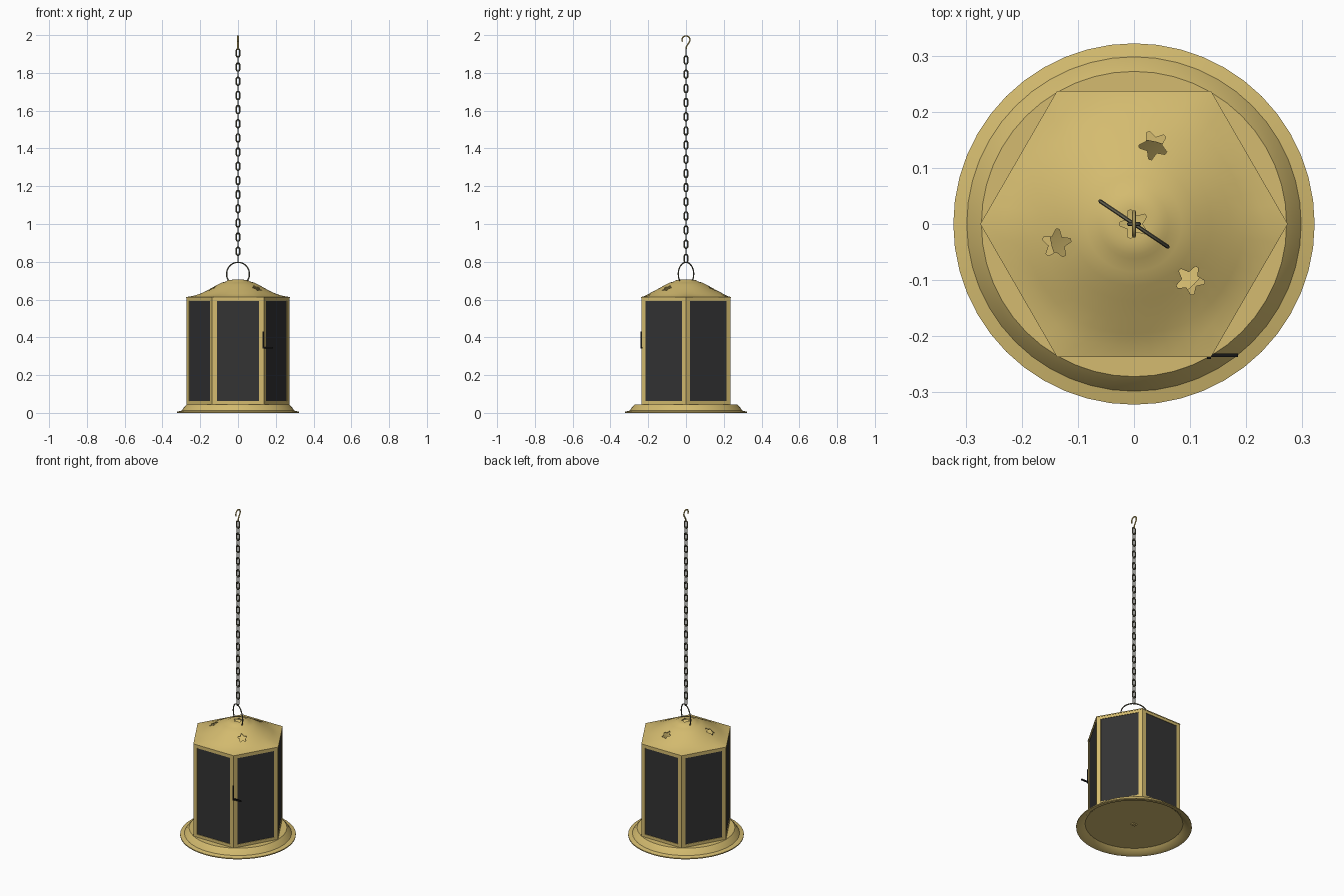
import bpy, bmesh
from math import sin, cos, pi, radians, atan2
from mathutils import Matrix, Vector

if "Cube" in bpy.data.objects:
    bpy.data.objects.remove(bpy.data.objects["Cube"])


def material(name, rgb):
    m = bpy.data.materials.new(name)
    m.use_nodes = True
    m.diffuse_color = (*rgb, 1)
    node = next(n for n in m.node_tree.nodes if n.type == "BSDF_PRINCIPLED")
    node.inputs["Base Color"].default_value = (*rgb, 1)
    return m


gold = material("warm gold", (0.66, 0.50, 0.16))
smoke = material("smoked glass", (0.033, 0.033, 0.034))
iron = material("aged iron", (0.13, 0.125, 0.085))
black = material("black", (0.008, 0.008, 0.008))


def select(ob):
    bpy.ops.object.select_all(action="DESELECT")
    ob.select_set(True)
    bpy.context.view_layer.objects.active = ob


def finish(bm, name, mat, smooth=None):
    bmesh.ops.recalc_face_normals(bm, faces=bm.faces)
    me = bpy.data.meshes.new(name)
    bm.to_mesh(me)
    bm.free()
    ob = bpy.data.objects.new(name, me)
    bpy.context.collection.objects.link(ob)
    me.materials.append(mat)
    if smooth:
        select(ob)
        bpy.ops.object.shade_smooth_by_angle(angle=radians(smooth))
    return ob


def box(bm, center, size, turn=0):
    m = Matrix.Rotation(turn, 4, "Z") @ Matrix.Translation(center) @ Matrix.Diagonal((*size, 1))
    bmesh.ops.create_cube(bm, size=1, matrix=m)


def lathe(name, profile, mat, smooth=35, steps=48):
    bm = bmesh.new()
    vs = [bm.verts.new((r, 0, z)) for r, z in profile]
    es = [bm.edges.new(p) for p in zip(vs, vs[1:])]
    bmesh.ops.spin(bm, geom=vs + es, axis=(0, 0, 1), cent=(0, 0, 0), angle=2 * pi, steps=steps)
    bmesh.ops.remove_doubles(bm, verts=bm.verts, dist=1e-5)
    return finish(bm, name, mat, smooth)


def wire(name, paths, radius, mat, cyclic=False):
    cu = bpy.data.curves.new(name, "CURVE")
    cu.dimensions = "3D"
    cu.bevel_depth = radius
    cu.bevel_resolution = 1
    cu.use_fill_caps = True
    for path in paths:
        sp = cu.splines.new("POLY")
        sp.points.add(len(path) - 1)
        for p, co in zip(sp.points, path):
            p.co = (*co, 1)
        sp.use_cyclic_u = cyclic
    ob = bpy.data.objects.new(name, cu)
    bpy.context.collection.objects.link(ob)
    cu.materials.append(mat)
    select(ob)
    bpy.ops.object.convert(target="MESH")
    bpy.ops.object.shade_smooth_by_angle(angle=radians(50))
    return ob


# Flared tray with a hollow underside
lathe("base_tray", [(0, .045), (.272, .045), (.284, .032), (.298, .012), (.322, .006), (.322, 0),
                    (.296, .004), (.272, .024), (0, .024)], gold)
bm = bmesh.new()
box(bm, (0, 0, .021), (.026, .02, .008))
finish(bm, "base_bolt", gold)

# Six framed side panels
R, APOTHEM, BOTTOM, TOP = .272, .2355, .045, .61
frames, panes = bmesh.new(), bmesh.new()
for k in range(6):
    turn = radians(30 + 60 * k)
    mid, tall = (BOTTOM + TOP) / 2, TOP - BOTTOM
    for s in (-1, 1):
        box(frames, (APOTHEM - .006, s * .1235, mid), (.012, .023, tall), turn)
        box(frames, (APOTHEM - .006, 0, mid + s * (tall / 2 - .009)), (.012, .26, .018), turn)
    box(panes, (APOTHEM - .006, 0, mid), (.006, .23, tall - .03), turn)
finish(frames, "side_frames", gold)
finish(panes, "side_panes", smoke)

# Roof: hexagonal rim blending into a round dome (radius, height, hexagon share)
SEG = 48
rings = [(.274, .608, 1), (.274, .613, 1), (.235, .62, .6), (.2, .631, .15), (.17, .645, 0),
         (.138, .662, 0), (.11, .678, 0), (.085, .69, 0), (.062, .696, 0), (.054, .702, 0), (.03, .705, 0)]
bm = bmesh.new()
loops = []
for r, z, share in rings:
    loop = []
    for i in range(SEG):
        a = 2 * pi * i / SEG
        hexed = r * cos(pi / 6) / cos(a % (pi / 3) - pi / 6)
        rad = r * (1 - share) + hexed * share
        loop.append(bm.verts.new((rad * cos(a), rad * sin(a), z)))
    loops.append(loop)
for a, b in zip(loops, loops[1:]):
    for i in range(SEG):
        j = (i + 1) % SEG
        bm.faces.new((a[i], a[j], b[j], b[i]))
bm.faces.new(loops[-1])
roof = finish(bm, "roof", gold)
shell = roof.modifiers.new("shell", "SOLIDIFY")
shell.thickness = .004
shell.offset = -1

# Star-shaped vents cut through the roof
bm = bmesh.new()
for x, y in ((.035, .14), (-.138, -.035), (.1, -.1), (0, 0)):
    start = atan2(y, x) + pi / 5
    star = []
    for i in range(5):
        tip = start + i * 2 * pi / 5
        for da, r in ((-.11, .026), (.11, .026), (pi / 5, .0145)):
            star.append(bm.verts.new((x + r * cos(tip + da), y + r * sin(tip + da), .6)))
    face = bm.faces.new(star)
    ext = bmesh.ops.extrude_face_region(bm, geom=[face])["geom"]
    bmesh.ops.translate(bm, vec=(0, 0, .15), verts=[v for v in ext if isinstance(v, bmesh.types.BMVert)])
cutter = finish(bm, "star_cutter", gold)
cutter.hide_render = True
cut = roof.modifiers.new("vents", "BOOLEAN")
cut.operation = "DIFFERENCE"
cut.solver = "EXACT"
cut.object = cutter
select(roof)
for m in list(roof.modifiers):
    bpy.ops.object.modifier_apply(modifier=m.name)
bpy.data.objects.remove(cutter)
bpy.ops.object.shade_smooth_by_angle(angle=radians(35))

# Bowl under the vents
lathe("inner_bowl", [(0, .55), (.06, .555), (.1, .585), (.152, .638)], gold)

# Door latch on the front corner
bm = bmesh.new()
box(bm, (.134, -.237, .385), (.007, .008, .09))
box(bm, (.158, -.234, .345), (.054, .006, .009))
finish(bm, "door_latch", black)

# Wire bail set diagonally over the roof
path = []
for i in range(25):
    a = radians(-35 + 250 * i / 24)
    path.append((.073 * cos(a), 0, .735 + .062 * sin(a)))
turn = Matrix.Rotation(radians(-34), 3, "Z")
wire("bail", [[turn @ Vector(p) for p in path]], .0035, iron)

# Chain of alternating links
links = []
for k in range(30):
    link = []
    for i in range(16):
        a = 2 * pi * (i + .5) / 16
        side = .0095 * cos(a)
        rise = .0125 * (1 if sin(a) > 0 else -1) + .0095 * sin(a)
        z = .818 + .0375 * k + rise
        link.append((side, 0, z) if k % 2 else (0, side, z))
    links.append(link)
wire("chain", links, .0037, iron, cyclic=True)

# Ceiling hook
hook = [(0, 0, 1.922), (0, .002, 1.938), (0, .01, 1.952)]
for i in range(17):
    a = radians(-40 + 250 * i / 16)
    hook.append((0, .021 * cos(a), 1.975 + .021 * sin(a)))
wire("hook", [hook], .004, gold)
